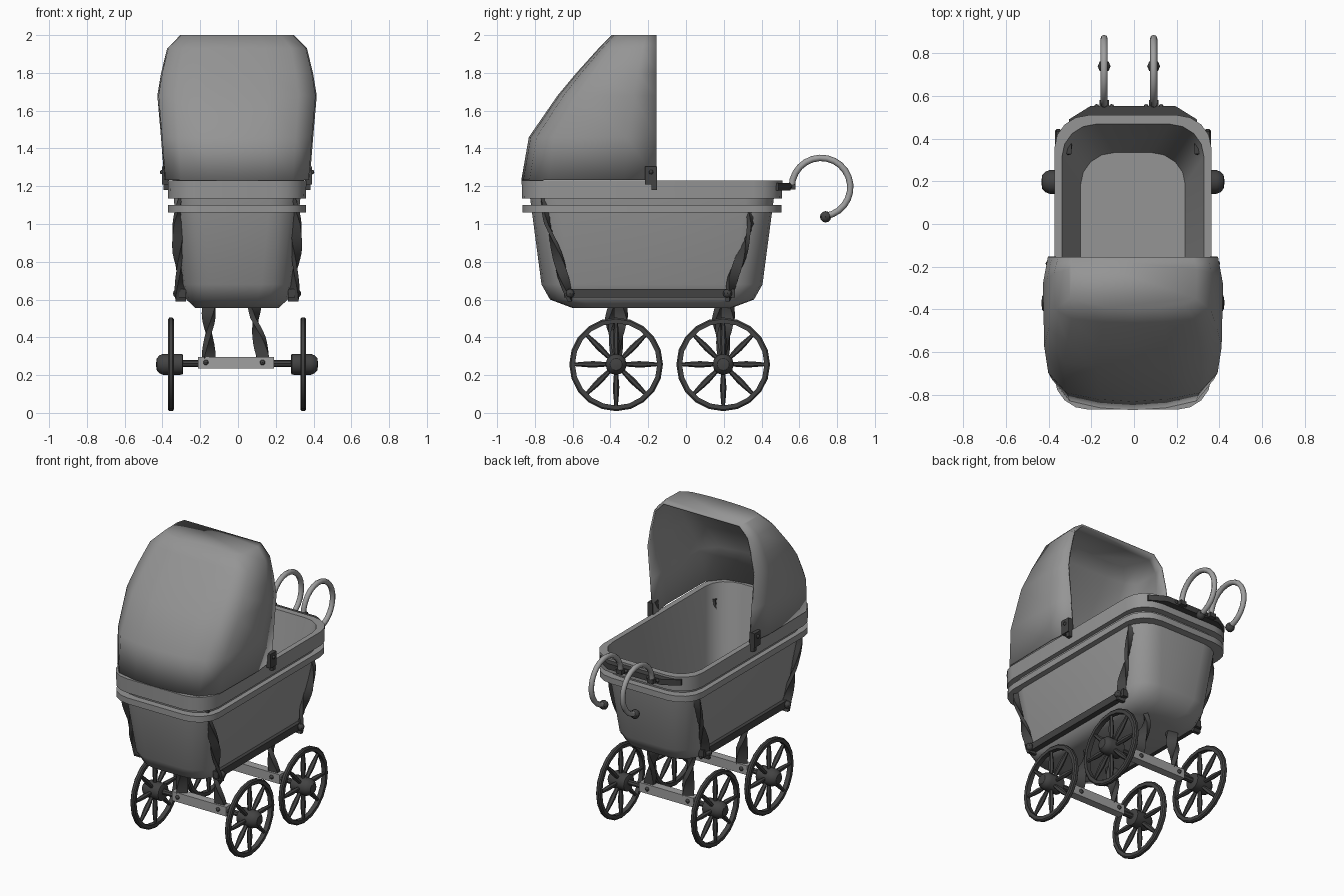
import bpy, bmesh
from math import sin, cos, pi, radians
from mathutils import Vector

cube = bpy.data.objects.get("Cube")
if cube:
    bpy.data.objects.remove(cube, do_unlink=True)

CX, CY = -0.005, -0.18          # centre of the tub
SIDES = (-1, 1)


def material(name, v):
    m = bpy.data.materials.new(name)
    m.use_nodes = True
    m.diffuse_color = (v, v, v, 1)
    node = next(n for n in m.node_tree.nodes if n.type == 'BSDF_PRINCIPLED')
    node.inputs["Base Color"].default_value = (v, v, v, 1)
    node.inputs["Roughness"].default_value = 0.7
    return m


BODY = material("body grey", 0.30)
METAL = material("light metal grey", 0.35)
DARK = material("dark iron grey", 0.055)


def finish(name, bm, mat, angle=35):
    bmesh.ops.recalc_face_normals(bm, faces=bm.faces)
    me = bpy.data.meshes.new(name)
    bm.to_mesh(me)
    bm.free()
    me.materials.append(mat)
    me.shade_smooth()
    me.set_sharp_from_angle(angle=radians(angle))
    ob = bpy.data.objects.new(name, me)
    bpy.context.collection.objects.link(ob)
    return ob


def add_loft(bm, rings, closed=True, caps=(True, True), cyclic=False):
    """Skin a list of equal-length point rings."""
    rows = [[bm.verts.new(p) for p in r] for r in rings]
    pairs = list(zip(rows, rows[1:]))
    if cyclic:
        pairs.append((rows[-1], rows[0]))
    n = len(rows[0])
    for a, b in pairs:
        for i in range(n if closed else n - 1):
            j = (i + 1) % n
            bm.faces.new((a[i], a[j], b[j], b[i]))
    if not cyclic:
        for row, cap in ((rows[0], caps[0]), (rows[-1], caps[1])):
            if cap:
                bm.faces.new(row)


def loft(name, rings, mat, angle=35, **kw):
    bm = bmesh.new()
    add_loft(bm, rings, **kw)
    return finish(name, bm, mat, angle)


def lathe_x(profile, centre, n=12):
    """Rings around the x axis from (x, radius) pairs."""
    c = Vector(centre)
    return [[c + Vector((x, r * cos(2 * pi * i / n), r * sin(2 * pi * i / n)))
             for i in range(n)] for x, r in profile]


def box(name, lo, hi, mat):
    rings = [[(lo[0], lo[1], z), (hi[0], lo[1], z), (hi[0], hi[1], z), (lo[0], hi[1], z)]
             for z in (lo[2], hi[2])]
    return loft(name, rings, mat)


def ball(name, centre, r, mat):
    bm = bmesh.new()
    bmesh.ops.create_uvsphere(bm, u_segments=8, v_segments=6, radius=r)
    bmesh.ops.translate(bm, verts=bm.verts, vec=centre)
    return finish(name, bm, mat)


def twisted_strip(name, path, width, thick, start, turn, steps=12):
    """Flat iron strip following a roughly vertical path while it twists."""
    pts = [Vector(p) for p in path]
    rings = []
    for s in range(steps + 1):
        t = s / steps
        u = t * (len(pts) - 1)
        k = min(int(u), len(pts) - 2)
        p = pts[k].lerp(pts[k + 1], u - k)
        a = start + turn * t
        w = Vector((cos(a), sin(a), 0)) * width / 2
        d = Vector((-sin(a), cos(a), 0)) * thick / 2
        rings.append([p + w + d, p - w + d, p - w - d, p + w - d])
    return loft(name, rings, DARK, angle=50)


def footprint(z, hx, hy, rx=0.16, ry=0.15, n=4):
    """Rounded rectangle in plan."""
    pts = []
    for q, (sx, sy) in enumerate(((1, 1), (-1, 1), (-1, -1), (1, -1))):
        for i in range(n + 1):
            a = pi / 2 * (q + i / n)
            pts.append((CX + sx * (hx - rx) + rx * cos(a),
                        CY + sy * (hy - ry) + ry * sin(a), z))
    return pts


# Tub: outside, upper rim band, then the inside down to the floor
tub_rows = [(0.555, 0.22, 0.42), (0.60, 0.268, 0.54), (0.68, 0.29, 0.585),
            (1.135, 0.335, 0.645), (1.135, 0.365, 0.688), (1.23, 0.367, 0.69),
            (1.23, 0.332, 0.648), (0.64, 0.245, 0.515)]
loft("tub", [footprint(*r) for r in tub_rows], BODY, angle=50)

# Lower rim ring
ring_rows = [(1.06, 0.32, 0.63), (1.06, 0.365, 0.685), (1.10, 0.365, 0.685), (1.10, 0.32, 0.63)]
loft("lower_rim", [footprint(*r) for r in ring_rows], BODY, cyclic=True)

# Hood: U-shaped rows of (height, front edge, half width)
half = [(0.945, 0), (1, 0.24), (0.985, 0.8), (0.77, 0.94), (0.4, 0.985), (0, 1)]
plan = half + [(-x, d) for x, d in reversed(half[:-1])]
hood_rows = [(1.232, -0.872, 0.385), (1.46, -0.832, 0.403), (1.68, -0.68, 0.422),
             (1.80, -0.58, 0.402), (1.93, -0.463, 0.37), (2.0, -0.395, 0.30)]
BACK = -0.155
hood = loft("hood", [[(CX + x * w, BACK + d * (yf - BACK), z) for x, d in plan]
                     for z, yf, w in hood_rows],
            BODY, angle=55, closed=False, caps=(False, True))
shell = hood.modifiers.new("shell", 'SOLIDIFY')
shell.thickness = 0.012
shell.offset = -1

for s in SIDES:
    side = "left" if s > 0 else "right"

    def sx(x):
        return CX + s * x

    # Hood hinge brackets
    box(side + "_hood_bracket", (min(sx(.36), sx(.397)), -0.216, 1.21),
        (max(sx(.36), sx(.397)), -0.153, 1.305), DARK)
    box(side + "_bracket_foot", (min(sx(.36), sx(.39)), -0.182, 1.18),
        (max(sx(.36), sx(.39)), -0.153, 1.21), DARK)
    ball(side + "_bracket_bolt", (sx(.397), -0.185, 1.275), 0.012, DARK)

    # Side rail below the tub
    box(side + "_rail", (min(sx(.27), sx(.308)), -0.645, 0.61),
        (max(sx(.27), sx(.308)), 0.26, 0.657), DARK)

    # Twisted suspension straps and their bolts
    for end, ys in (("front", (-0.74, -0.73, -0.685, -0.65, -0.615)),
                    ("back", (0.355, 0.345, 0.30, 0.25, 0.22))):
        path = [(sx(x), y, z) for x, y, z in
                zip((.30, .312, .315, .305, .298), ys, (1.135, 1.0, .85, .72, .59))]
        twisted_strip(f"{end}_{side}_strap", path, 0.055, 0.022, pi / 2, s * pi * 1.5, 16)
        ball(f"{end}_{side}_strap_bolt", (sx(.315), ys[-1], 0.632), 0.024, DARK)

# Rear handle bar
bar_path = [(-0.30, 0.468), (-0.20, 0.53), (0.20, 0.53), (0.30, 0.468)]
loft("handle_bar", [[(CX + x, y - 0.022, 1.178), (CX + x, y + 0.022, 1.178),
                     (CX + x, y + 0.022, 1.216), (CX + x, y - 0.022, 1.216)]
                    for x, y in bar_path], DARK)

# Curled handles with clamps and tip knobs
for side, x in (("right", -0.14), ("left", 0.092)):
    c = Vector((x, 0.715, 1.195))
    rings = []
    for i in range(19):
        a = pi - i / 18 * radians(262)
        out = Vector((0, cos(a), sin(a)))
        rings.append([c + out * (0.155 + 0.017 * cos(t * pi / 4))
                      + Vector((0.017 * sin(t * pi / 4), 0, 0)) for t in range(8)])
    loft(side + "_handle", rings, METAL, angle=50)
    ball(side + "_handle_knob", c + Vector((0, 0.024, -0.157)), 0.03, DARK)
    box(side + "_handle_clamp", (x - 0.022, 0.53, 1.182), (x + 0.022, 0.58, 1.21), DARK)
    for k in SIDES:
        ball(side + "_clamp_bolt", (x + k * 0.035, 0.55, 1.2), 0.012, DARK)

# Wheel mesh: rim, tapered spokes and hub, made once
wheel = bmesh.new()
N = 20
rim = [[Vector((x, r * cos(2 * pi * i / N), r * sin(2 * pi * i / N))) for x, r in
        ((-0.015, 0.218), (-0.015, 0.24), (-0.008, 0.248), (0.008, 0.248),
         (0.015, 0.24), (0.015, 0.218))] for i in range(N)]
add_loft(wheel, rim, cyclic=True)
for k in range(8):
    a = k * pi / 4
    out, tan = Vector((0, cos(a), sin(a))), Vector((0, -sin(a), cos(a)))
    add_loft(wheel, [[out * d + tan * r * cos(i * pi / 3) + Vector((r * sin(i * pi / 3), 0, 0))
                      for i in range(6)]
                     for d, r in ((0.03, 0.010), (0.12, 0.017), (0.16, 0.015), (0.225, 0.009))])
hub = [(-0.065, 0.045), (-0.06, 0.055), (0.04, 0.056), (0.06, 0.048), (0.075, 0.032), (0.078, 0.012)]
add_loft(wheel, lathe_x(hub, (0, 0, 0)))
first = finish("front_left_wheel", wheel, DARK)

for end, y in (("front", -0.37), ("back", 0.197)):
    # Wheels
    for s in SIDES:
        side = "left" if s > 0 else "right"
        if end == "front" and s > 0:
            ob = first
        else:
            ob = bpy.data.objects.new(f"{end}_{side}_wheel", first.data)
            bpy.context.collection.objects.link(ob)
        ob.location = (CX + s * 0.35, y, 0.257)
        ob.rotation_euler = (0, 0, 0 if s > 0 else pi)

        # Twisted leg from the tub floor to the axle beam
        x0, x1 = (0.088, 0.135) if s > 0 else (-0.155, -0.155)
        yo = s * 0.025
        twisted_strip(f"{end}_{side}_leg",
                      [(x0, y + yo, 0.60), (x0, y + yo, 0.50), ((x0 + x1) / 2, y, 0.40), (x1, y, 0.27)],
                      0.068, 0.03, 0.3, s * pi, 12)
        for f in SIDES:
            ball(f"{end}_{side}_beam_bolt", (-0.02 + s * 0.15, y + f * 0.027, 0.267), 0.014, DARK)

    # Axle rod and beam
    loft(end + "_axle", lathe_x([(-0.30, 0.018), (0.30, 0.018)], (CX, y, 0.262), 8), DARK)
    box(end + "_axle_beam", (-0.212, y - 0.027, 0.235), (0.19, y + 0.027, 0.297), METAL)
